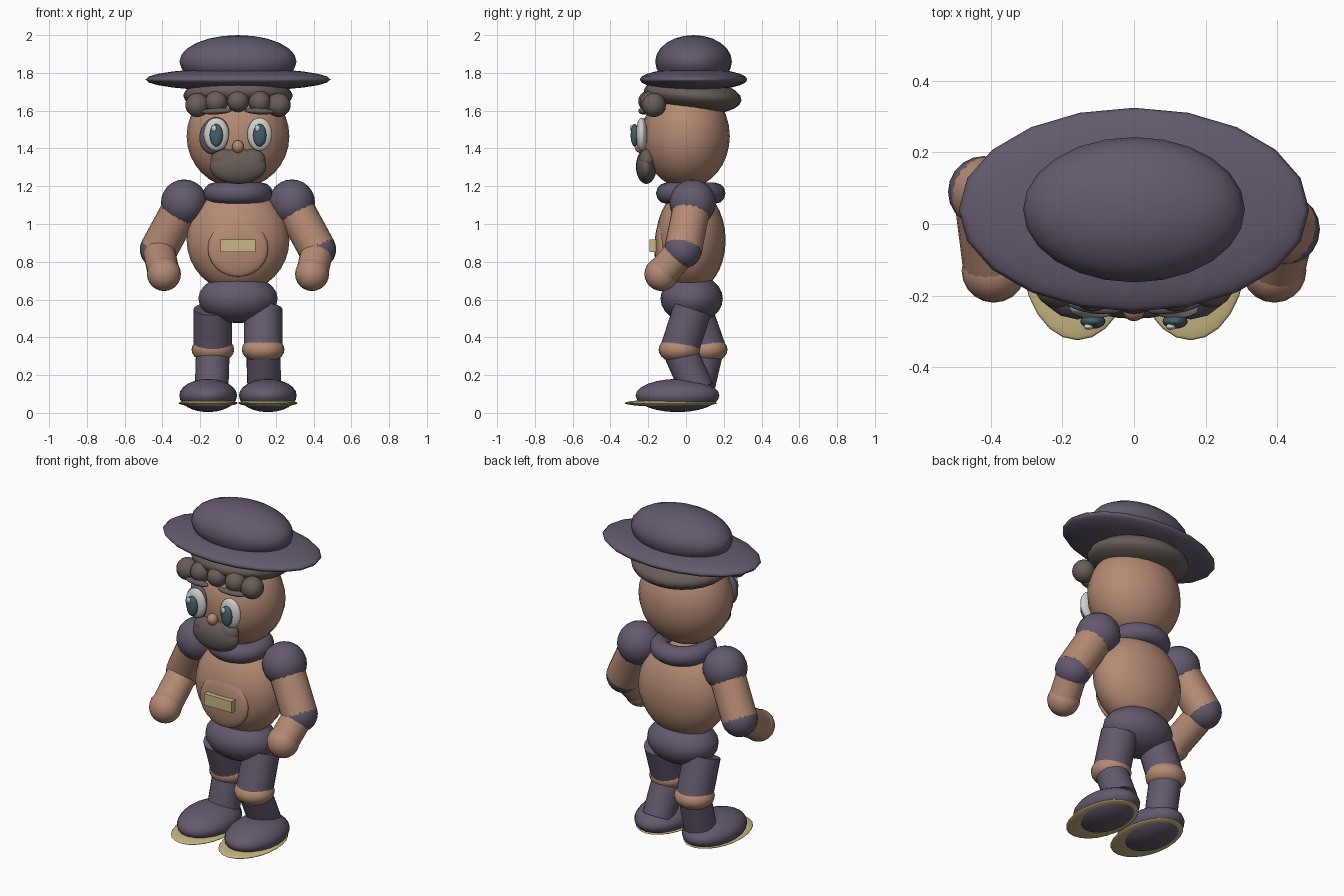
import bpy, math
from mathutils import Vector

if "Cube" in bpy.data.objects:
    bpy.data.objects.remove(bpy.data.objects["Cube"])

def mat(name, c):
    m = bpy.data.materials.new(name)
    m.diffuse_color = (*c, 1)
    m.use_nodes = True
    m.node_tree.nodes["Principled BSDF"].inputs["Base Color"].default_value = m.diffuse_color
    return m

PURPLE = mat("dusky purple", (0.125, 0.100, 0.150))
SKIN = mat("tan skin", (0.46, 0.255, 0.175))
HAIR = mat("brown grey hair", (0.135, 0.110, 0.095))
GOLD = mat("pale gold", (0.58, 0.47, 0.22))
WHITE = mat("eye white", (0.62, 0.62, 0.60))
IRIS = mat("slate blue", (0.06, 0.115, 0.145))

def finish(name, material):
    o = bpy.context.object
    o.name = name
    o.data.materials.append(material)
    bpy.ops.object.shade_smooth_by_angle(angle=math.radians(40))
    return o

def ball(name, loc, size, material, rot=(0, 0, 0), seg=20, rings=12):
    bpy.ops.mesh.primitive_uv_sphere_add(segments=seg, ring_count=rings, location=loc, rotation=rot)
    bpy.context.object.scale = size if isinstance(size, tuple) else (size,) * 3
    return finish(name, material)

def limb(name, a, b, r, material):
    a, b = Vector(a), Vector(b)
    d = b - a
    bpy.ops.mesh.primitive_cylinder_add(vertices=20, radius=r, depth=d.length, location=(a + b) / 2,
                                        rotation=d.to_track_quat('Z', 'Y').to_euler())
    return finish(name, material)

# Hat
ball("hat_brim", (0, 0.04, 1.765), (0.49, 0.285, 0.06), PURPLE)
ball("hat_crown", (0, 0.04, 1.86), (0.31, 0.203, 0.14), PURPLE, seg=24)

# Head and hair
ball("head", (0, 0, 1.465), (0.272, 0.232, 0.275), SKIN, seg=24, rings=16)
ball("hair_cap", (0, 0.035, 1.68), (0.29, 0.26, 0.095), HAIR, (-0.1, 0, 0), 24)
for i, (x, y, z, r) in enumerate([(-0.215, -0.17, 1.63, 0.064), (-0.115, -0.185, 1.645, 0.06),
                                  (0, -0.195, 1.65, 0.058), (0.115, -0.185, 1.645, 0.06),
                                  (0.215, -0.17, 1.63, 0.064)]):
    ball(f"hair_curl_{i}", (x, y, z), r, HAIR, seg=16, rings=10)

# Face
for side, s in (("left", -1), ("right", 1)):
    x = 0.115 * s
    ball(f"eye_{side}", (x, -0.235, 1.475), (0.066, 0.03, 0.088), WHITE)
    ball(f"iris_{side}", (x, -0.272, 1.47), (0.035, 0.021, 0.06), IRIS)
    ball(f"eye_glint_{side}", (x - 0.012, -0.287, 1.507), (0.014, 0.009, 0.018), WHITE, seg=12, rings=8)
    ball(f"eyebrow_{side}", (x, -0.225, 1.597), (0.083, 0.025, 0.017), HAIR, (0, 0.05 * s, 0.15 * s))
    ball(f"moustache_lobe_{side}", (0.075 * s, -0.205, 1.34), (0.07, 0.045, 0.058), HAIR)
ball("eye_patch", (-0.125, -0.205, 1.467), (0.08, 0.045, 0.1), PURPLE, (0, 0.25, -0.2))
ball("moustache", (0, -0.21, 1.305), (0.15, 0.055, 0.093), HAIR)
ball("nose", (0, -0.242, 1.41), (0.031, 0.03, 0.034), SKIN, seg=16, rings=10)

# Torso
bpy.ops.mesh.primitive_torus_add(major_segments=24, minor_segments=12, major_radius=0.128,
                                 minor_radius=0.056, location=(0, 0.025, 1.163))
finish("collar", PURPLE)
ball("torso", (0, 0.025, 0.915), (0.272, 0.185, 0.275), SKIN, seg=24, rings=16)
ball("belly_plate", (0, -0.13, 0.87), (0.16, 0.037, 0.15), SKIN, seg=24)
bpy.ops.mesh.primitive_cube_add(size=1, location=(0, -0.172, 0.885))
bpy.context.object.scale = (0.185, 0.04, 0.068)
finish("belly_bar", GOLD)
ball("pelvis", (0, 0.03, 0.605), (0.21, 0.165, 0.13), PURPLE)

# Arms and legs, swung mid-stride
for side, s, elbow_y, knee_y in (("left", -1, 0.09, 0.11), ("right", 1, -0.015, -0.035)):
    shoulder = (0.285 * s, 0.035, 1.113)
    elbow = (0.42 * s, elbow_y, 0.865)
    hand = (0.392 * s, -0.13, 0.735)
    ball(f"shoulder_{side}", shoulder, 0.123, PURPLE)
    limb(f"upper_arm_{side}", shoulder, elbow, 0.1, SKIN)
    ball(f"elbow_{side}", elbow, 0.1, PURPLE)
    limb(f"forearm_{side}", elbow, hand, 0.085, SKIN)
    ball(f"hand_{side}", hand, 0.09, SKIN)

    knee = (0.133 * s, knee_y, 0.335)
    limb(f"thigh_{side}", (0.133 * s, 0.035, 0.55), knee, 0.102, PURPLE)
    ball(f"knee_{side}", knee, (0.113, 0.11, 0.073), SKIN)
    limb(f"shin_{side}", knee, (0.14 * s, 0.06, 0.12), 0.09, PURPLE)
    ball(f"shoe_{side}", (0.158 * s, -0.045, 0.092), (0.153, 0.222, 0.088), PURPLE)
    ball(f"shoe_sole_{side}", (0.158 * s, -0.08, 0.052), (0.157, 0.245, 0.02), GOLD, seg=24)
